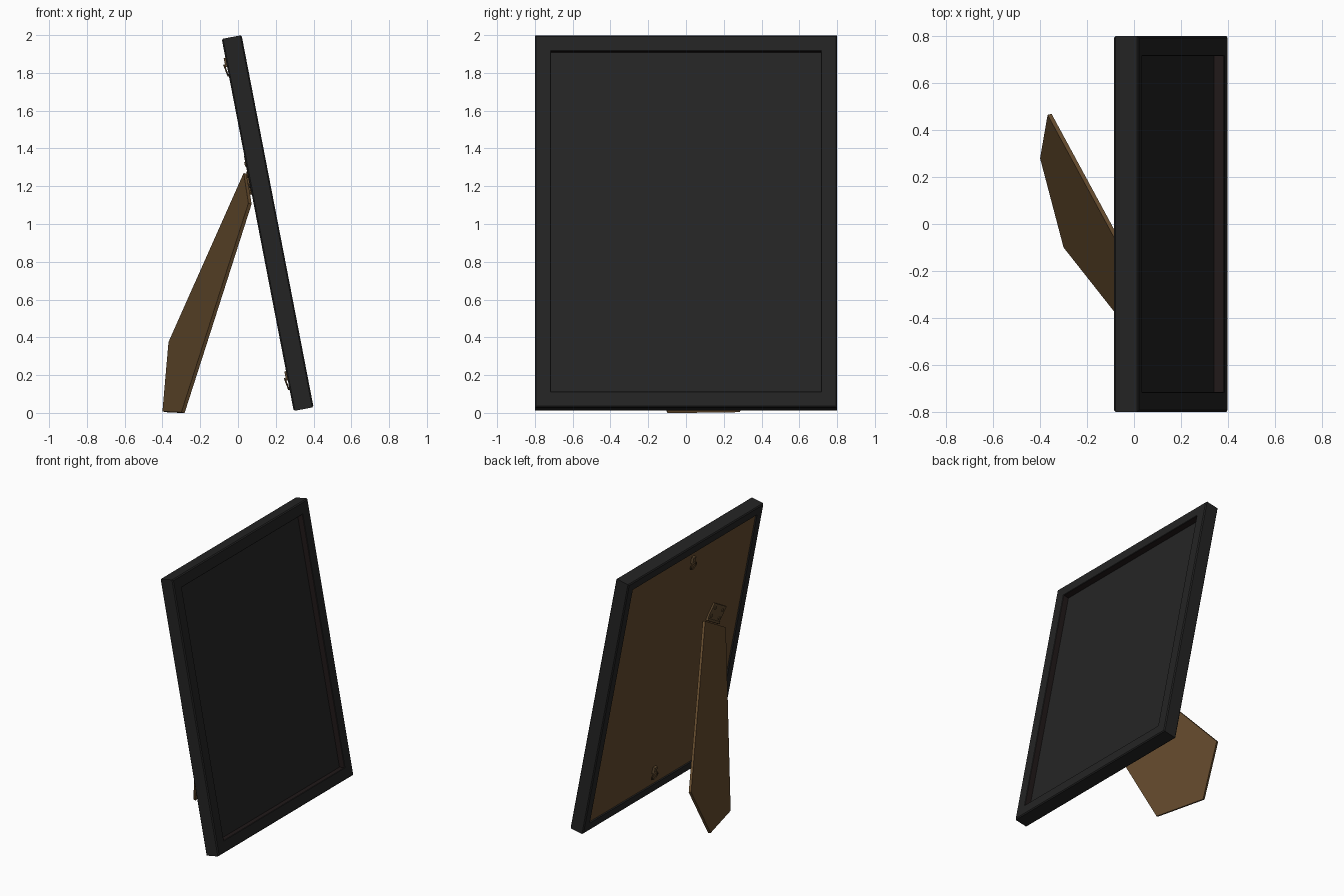
import bpy, bmesh, math
from mathutils import Vector, Matrix

if "Cube" in bpy.data.objects:
    bpy.data.objects.remove(bpy.data.objects["Cube"], do_unlink=True)


def material(name, rgb):
    m = bpy.data.materials.new(name)
    m.use_nodes = True
    m.diffuse_color = (*rgb, 1)
    m.node_tree.nodes["Principled BSDF"].inputs["Base Color"].default_value = (*rgb, 1)
    return m


BLACK = material("black_wood", (0.017, 0.017, 0.017))
GLASS = material("dark_picture", (0.018, 0.018, 0.018))
LIP = material("dark_brown_lip", (0.015, 0.010, 0.010))
BROWN = material("brown_board", (0.13, 0.071, 0.027))
BRASS = material("dull_brass", (0.11, 0.065, 0.028))

# Leaning frame space: x = depth from the back, y = across, z = up the frame
W, H, D = 0.8, 2.006, 0.107
BORDER = 0.085
LEAN = Matrix.Translation((0.295, 0, 0.01)) @ Matrix.Rotation(math.radians(-10.95), 4, "Y")


def finish(name, bm, mats, matrix):
    bmesh.ops.recalc_face_normals(bm, faces=bm.faces)
    mesh = bpy.data.meshes.new(name)
    bm.to_mesh(mesh)
    bm.free()
    for m in mats:
        mesh.materials.append(m)
    ob = bpy.data.objects.new(name, mesh)
    bpy.context.collection.objects.link(ob)
    ob.matrix_world = matrix
    return ob


def box(name, size, mat, matrix):
    bm = bmesh.new()
    bmesh.ops.create_cube(bm, size=1, matrix=Matrix.Diagonal((*size, 1)))
    return finish(name, bm, [mat], matrix)


# Mitred frame: a moulding profile (inset, depth) carried round four corners
c = 0.007
profile = [(c, 0), (0, c), (0, D - c), (c, D), (BORDER - 0.003, D), (BORDER, D - 0.003),
           (BORDER, 0.055), (0.065, 0.055), (0.065, 0)]
bm = bmesh.new()
rings = []
for sy, top in ((-1, 0), (1, 0), (1, 1), (-1, 1)):
    rings.append([bm.verts.new((d, sy * (W - i), H - i if top else i)) for i, d in profile])
n = len(profile)
for k in range(4):
    a, b = rings[k], rings[(k + 1) % 4]
    for j in range(n):
        f = bm.faces.new((a[j], a[(j + 1) % n], b[(j + 1) % n], b[j]))
        f.material_index = 1 if j == 5 else 0
finish("frame", bm, [BLACK, LIP], LEAN)

# Picture sheet and backing board
inner = (2 * (W - 0.066), H - 2 * 0.066)
box("picture", (0.01, *inner), GLASS, LEAN @ Matrix.Translation((0.057, 0, H / 2)))
box("backing_board", (0.04, *inner), BROWN, LEAN @ Matrix.Translation((0.03, 0, H / 2)))

# Support leg: a five-sided board leaning sideways behind the frame
outline = [Vector(p) for p in ((0.03, -0.27, 1.27), (0.055, -0.55, 1.11), (-0.30, -0.10, 0.003),
                               (-0.40, 0.28, 0.008), (-0.368, 0.465, 0.375))]
normal = (outline[1] - outline[0]).cross(outline[4] - outline[0]).normalized()
bm = bmesh.new()
back = [bm.verts.new(p) for p in outline]
front = [bm.verts.new(p + normal * 0.018) for p in outline]
bm.faces.new(back)
bm.faces.new(front[::-1])
for i in range(5):
    j = (i + 1) % 5
    bm.faces.new((back[i], front[i], front[j], back[j]))
finish("support_leg", bm, [BROWN], Matrix())

# Hinge: plate, knuckle and four screws, turned to match the leg's top edge
hinge = LEAN @ Matrix.Translation((0.004, -0.44, 1.275)) @ Matrix.Rotation(math.radians(30), 4, "X")
box("hinge_plate", (0.012, 0.19, 0.12), BRASS, hinge)


def cylinder(name, radius, length, matrix):
    bm = bmesh.new()
    bmesh.ops.create_cone(bm, cap_ends=True, segments=12, radius1=radius, radius2=radius, depth=length)
    return finish(name, bm, [BRASS], matrix)


cylinder("hinge_knuckle", 0.009, 0.19,
         hinge @ Matrix.Translation((-0.006, 0, -0.062)) @ Matrix.Rotation(math.pi / 2, 4, "X"))
for y in (-0.06, 0.06):
    for z in (-0.03, 0.03):
        cylinder("hinge_screw", 0.012, 0.008,
                 hinge @ Matrix.Translation((-0.007, y, z)) @ Matrix.Rotation(math.pi / 2, 4, "Y"))

# Hanging hooks: a small tab with a wire ring, near the top and bottom
for label, h in (("upper", 1.86), ("lower", 0.17)):
    base = LEAN @ Matrix.Translation((0.0, 0, h))
    box(label + "_hook_tab", (0.022, 0.03, 0.05), BRASS, base @ Matrix.Translation((0.002, 0, 0.02)))
    bpy.ops.mesh.primitive_torus_add(major_radius=0.03, minor_radius=0.005,
                                     major_segments=20, minor_segments=6)
    ring = bpy.context.object
    ring.name = label + "_hook_ring"
    ring.data.materials.append(BRASS)
    bpy.ops.object.shade_smooth_by_angle()
    ring.matrix_world = (base @ Matrix.Translation((-0.009, 0, -0.022))
                         @ Matrix.Rotation(math.radians(80), 4, "Y"))
